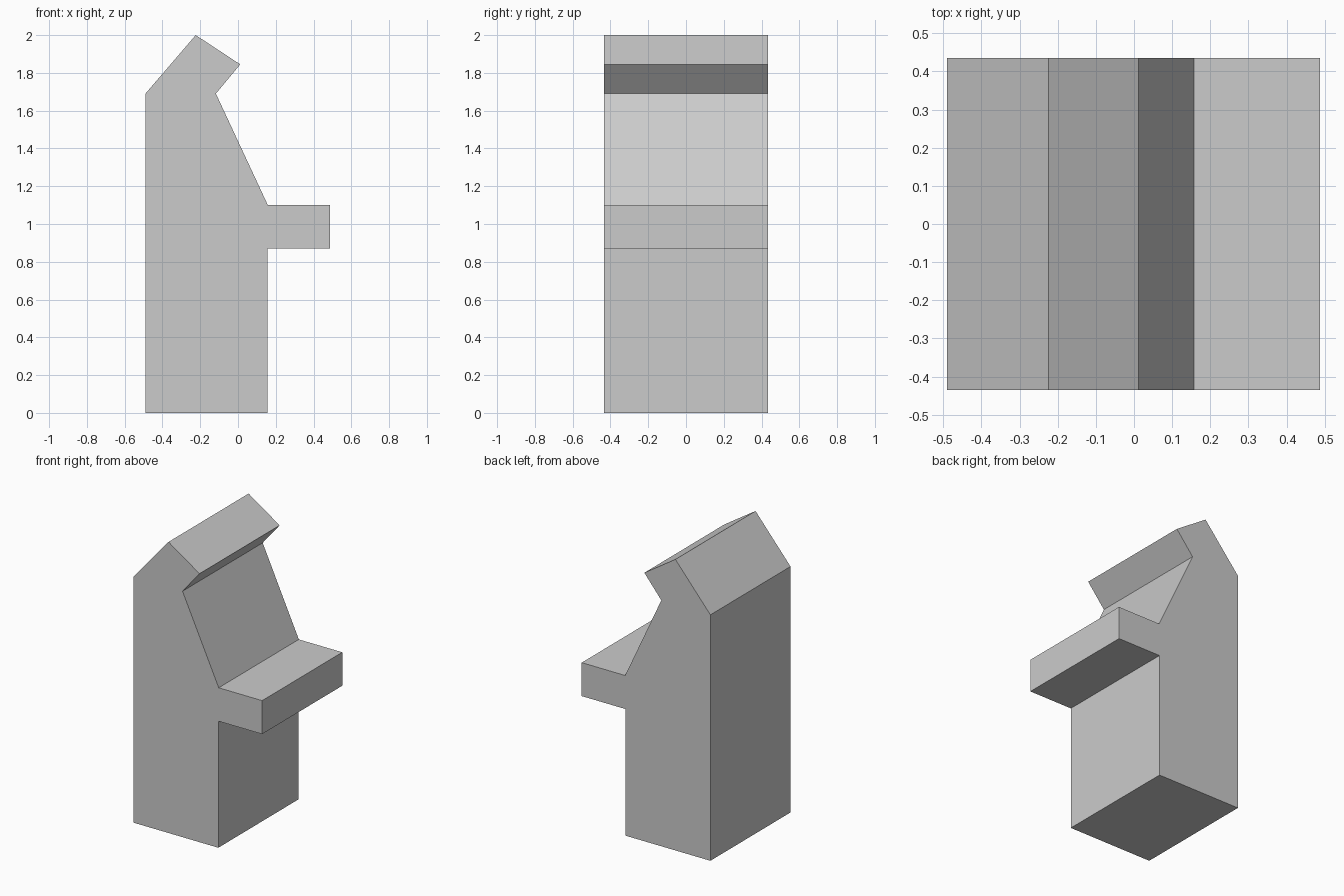
import bpy
import bmesh

cube = bpy.data.objects.get("Cube")
if cube:
    bpy.data.objects.remove(cube, do_unlink=True)

HALF_WIDTH = 0.435

# Plain grey finish
grey = bpy.data.materials.new("light_grey")
grey.use_nodes = True
colour = (0.6, 0.6, 0.6, 1.0)
grey.diffuse_color = colour
grey.node_tree.nodes["Principled BSDF"].inputs["Base Color"].default_value = colour

# Side profile (x, z): base, control shelf, sloped screen, overhanging hood, back
profile = [
    (-0.49, 0.0), (0.155, 0.0),
    (0.155, 0.87), (0.488, 0.87), (0.488, 1.10), (0.158, 1.10),
    (-0.117, 1.69), (0.012, 1.845), (-0.224, 2.0),
    (-0.49, 1.69),
]

# Cabinet: the profile extruded across its width
bm = bmesh.new()
side = bm.faces.new([bm.verts.new((x, -HALF_WIDTH, z)) for x, z in profile])
extruded = bmesh.ops.extrude_face_region(bm, geom=[side], use_keep_orig=True)
far_verts = [g for g in extruded["geom"] if isinstance(g, bmesh.types.BMVert)]
bmesh.ops.translate(bm, verts=far_verts, vec=(0, 2 * HALF_WIDTH, 0))
bmesh.ops.recalc_face_normals(bm, faces=bm.faces)

mesh = bpy.data.meshes.new("arcade_cabinet")
bm.to_mesh(mesh)
bm.free()
mesh.materials.append(grey)
cabinet = bpy.data.objects.new("arcade_cabinet", mesh)
bpy.context.collection.objects.link(cabinet)
